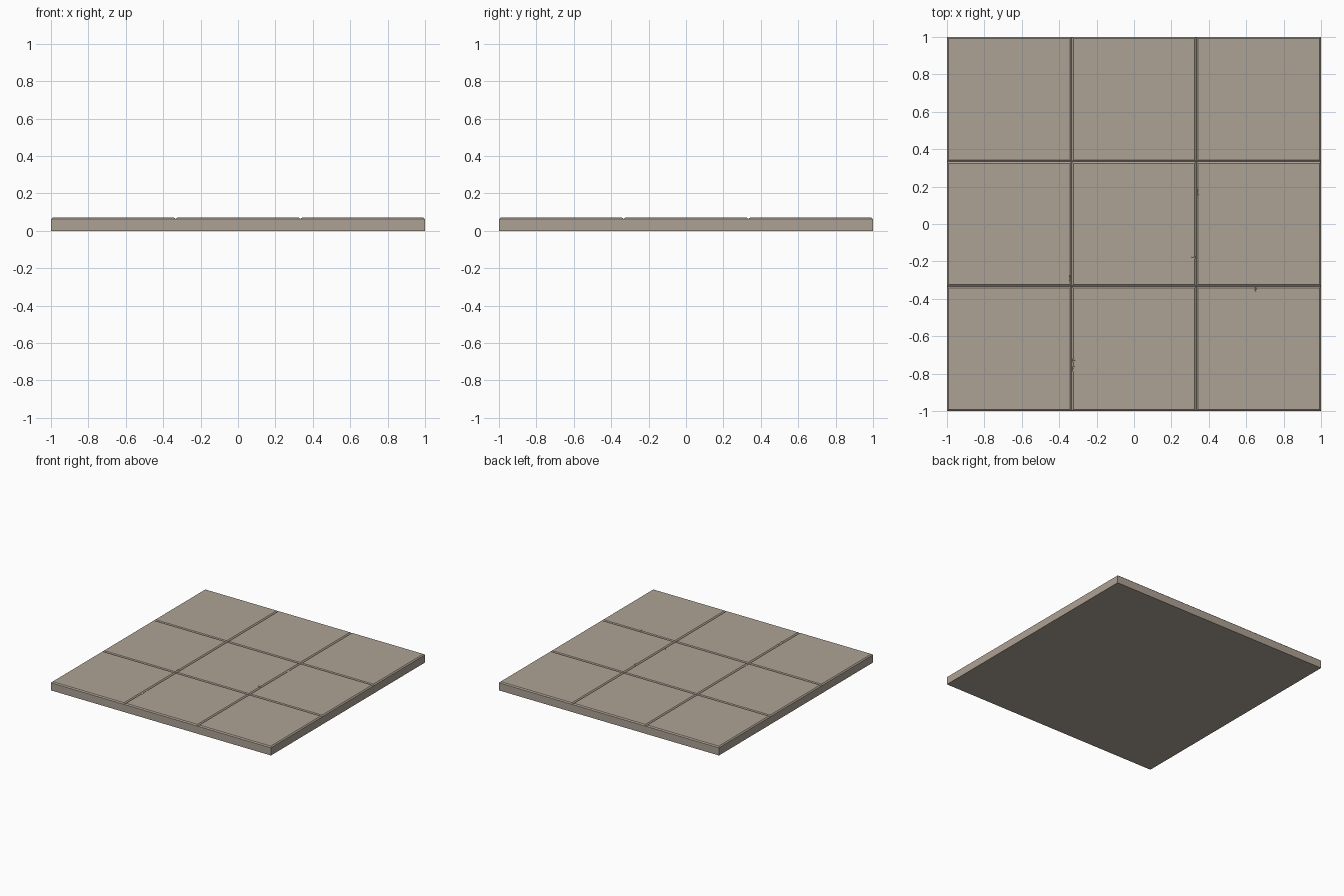
import bpy, bmesh
from mathutils import Vector

if "Cube" in bpy.data.objects:
    bpy.data.objects.remove(bpy.data.objects["Cube"])

TOP, RIM, BEVEL = 0.071, 0.063, 0.009
SIZE = 2 / 3

mat = bpy.data.materials.new("tan_stone")
mat.diffuse_color = (0.42, 0.36, 0.30, 1)
mat.use_nodes = True
mat.node_tree.nodes["Principled BSDF"].inputs["Base Color"].default_value = mat.diffuse_color


def ring(bm, cx, cy, half, z):
    return [bm.verts.new((cx + sx * half, cy + sy * half, z))
            for sx, sy in ((-1, -1), (1, -1), (1, 1), (-1, 1))]


# Nine chamfered tile tops that meet in V-shaped grooves
bm = bmesh.new()
for i in (-1, 0, 1):
    for j in (-1, 0, 1):
        low = ring(bm, i * SIZE, j * SIZE, SIZE / 2, RIM)
        high = ring(bm, i * SIZE, j * SIZE, SIZE / 2 - BEVEL, TOP)
        bm.faces.new(high)
        for k in range(4):
            n = (k + 1) % 4
            bm.faces.new((low[k], low[n], high[n], high[k]))
bmesh.ops.remove_doubles(bm, verts=bm.verts, dist=1e-4)

# Outer walls and underside
border = [e for e in bm.edges if e.is_boundary]
walls = bmesh.ops.extrude_edge_only(bm, edges=border)["geom"]
for v in walls:
    if isinstance(v, bmesh.types.BMVert):
        v.co.z = 0
bmesh.ops.holes_fill(bm, edges=[e for e in bm.edges if e.is_boundary], sides=0)
bmesh.ops.recalc_face_normals(bm, faces=bm.faces)
mesh = bpy.data.meshes.new("floor_slab")
bm.to_mesh(mesh)
bm.free()
slab = bpy.data.objects.new("floor_slab", mesh)
bpy.context.collection.objects.link(slab)
mesh.materials.append(mat)

# Small chips knocked out of the groove edges: x, y, half width, half length
chips = [(0.343, 0.17, 0.007, 0.022), (0.322, -0.18, 0.018, 0.008),
         (-0.343, -0.29, 0.006, 0.02), (-0.324, -0.73, 0.009, 0.012),
         (-0.324, -0.775, 0.008, 0.02), (0.65, -0.345, 0.006, 0.02)]
bm = bmesh.new()
for x, y, w, l in chips:
    made = bmesh.ops.create_icosphere(bm, subdivisions=1, radius=1)["verts"]
    for v in made:
        v.co = Vector((x + v.co.x * w, y + v.co.y * l, TOP + v.co.z * 0.006))
cut_mesh = bpy.data.meshes.new("chip_cutter")
bm.to_mesh(cut_mesh)
bm.free()
cutter = bpy.data.objects.new("chip_cutter", cut_mesh)
bpy.context.collection.objects.link(cutter)
cutter.hide_render = True
cutter.hide_viewport = False
cutter.display_type = 'WIRE'
cut_mesh.materials.append(mat)

mod = slab.modifiers.new("chips", 'BOOLEAN')
mod.operation = 'DIFFERENCE'
mod.solver = 'EXACT'
mod.object = cutter
